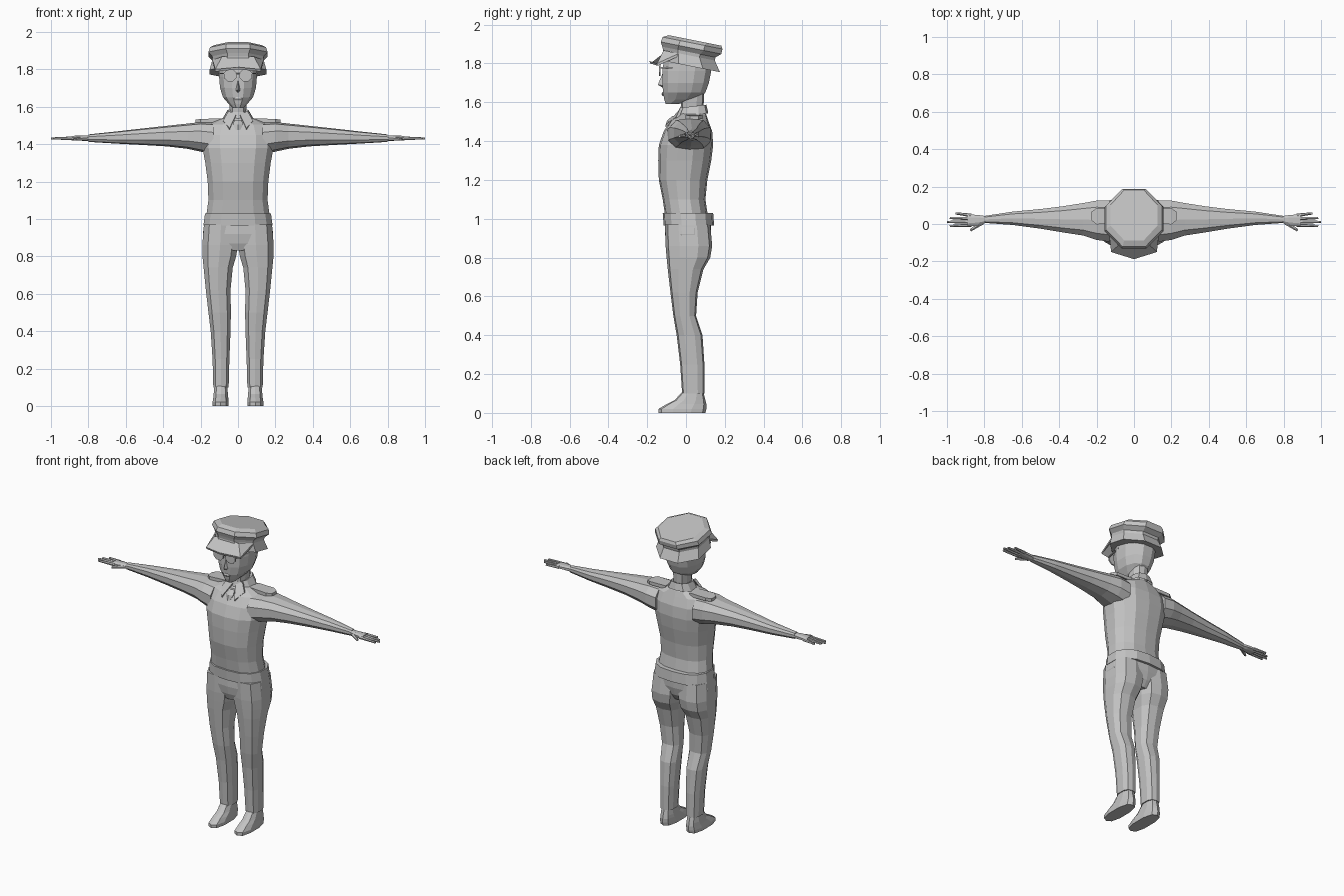
import bpy, bmesh, math
from mathutils import Vector

grey = bpy.data.materials.new("plain grey")
grey.diffuse_color = (0.55, 0.55, 0.55, 1)


def make(name, verts, faces):
    me = bpy.data.meshes.new(name)
    me.from_pydata([tuple(v) for v in verts], [], faces)
    bm = bmesh.new()
    bm.from_mesh(me)
    bmesh.ops.recalc_face_normals(bm, faces=bm.faces)
    bm.to_mesh(me)
    bm.free()
    me.materials.append(grey)
    ob = bpy.data.objects.new(name, me)
    bpy.context.collection.objects.link(ob)
    return ob


def loft(name, rings, axis="z", n=12, p=0.85, tilt=0.0, caps=True, turn=0.5):
    """Rings: (height along axis, low u, high u, low v, high v)."""
    verts, faces = [], []
    for h, u0, u1, v0, v1 in rings:
        for i in range(n):
            a = 2 * math.pi * (i + turn) / n
            c, s = math.cos(a), math.sin(a)
            k = math.cos(math.pi / n) if turn else 1
            c, s = [math.copysign(min(1, abs(t) / k) ** p, t) for t in (c, s)]
            u = (u0 + u1) / 2 + c * (u1 - u0) / 2
            v = (v0 + v1) / 2 + s * (v1 - v0) / 2
            verts.append((u, v, h - tilt * v) if axis == "z" else (h, u, v))
    for r in range(len(rings) - 1):
        for i in range(n):
            j = (i + 1) % n
            faces.append((r * n + i, r * n + j, (r + 1) * n + j, (r + 1) * n + i))
    if caps:
        faces += [tuple(range(n)), tuple(range(len(verts) - n, len(verts)))]
    return make(name, verts, faces)


def beam(name, a, b, r0, r1, n=6):
    """Tapered rod between two points."""
    a, b = Vector(a), Vector(b)
    d = (b - a).normalized()
    side = d.orthogonal().normalized()
    up = d.cross(side)
    verts = [q + (side * math.cos(t) + up * math.sin(t)) * r
             for q, r in ((a, r0), (b, r1))
             for t in [2 * math.pi * i / n for i in range(n)]]
    faces = [(i, (i + 1) % n, n + (i + 1) % n, n + i) for i in range(n)]
    return make(name, verts, faces + [tuple(range(n)), tuple(range(n, 2 * n))])


def mirror(ob):
    """Bake a mirrored copy across the middle."""
    bm = bmesh.new()
    bm.from_mesh(ob.data)
    geo = bmesh.ops.duplicate(bm, geom=bm.verts[:] + bm.edges[:] + bm.faces[:])["geom"]
    for v in [g for g in geo if isinstance(g, bmesh.types.BMVert)]:
        v.co.x *= -1
    bmesh.ops.reverse_faces(bm, faces=[g for g in geo if isinstance(g, bmesh.types.BMFace)])
    bm.to_mesh(ob.data)
    bm.free()


def sym(rows):
    return [(z, -w, w, y0, y1) for z, w, y0, y1 in rows]


# Shirt, belt and seat of the trousers
loft("shirt", sym([(1.00, .172, -.105, .115), (1.10, .158, -.12, .10), (1.20, .162, -.14, .11),
                   (1.30, .175, -.143, .13), (1.38, .19, -.14, .14), (1.45, .19, -.115, .135),
                   (1.505, .165, -.08, .115), (1.535, .09, -.045, .105), (1.55, .05, -.025, .095)]), n=14)
loft("belt", sym([(.965, .185, -.115, .145), (1.03, .176, -.12, .14)]), n=14)
loft("trouser_seat", sym([(.83, .10, -.085, .09), (.87, .17, -.10, .115), (.92, .188, -.108, .128),
                          (.98, .18, -.106, .13)]), n=14)

# Trouser legs
mirror(loft("trouser_leg", [(.10, .05, .132, -.02, .095), (.25, .046, .136, -.03, .095),
                            (.40, .04, .146, -.048, .085), (.50, .038, .158, -.065, .052),
                            (.62, .04, .172, -.08, .06), (.74, .028, .184, -.094, .09),
                            (.80, .010, .19, -.10, .125), (.86, .0, .191, -.105, .135),
                            (.97, .0, .182, -.108, .125)], n=10, p=.8))

# Shoes
mirror(loft("shoe", [(0, .05, .136, -.142, .10), (.02, .05, .136, -.142, .105),
                     (.045, .052, .132, -.10, .105), (.065, .054, .13, -.06, .10),
                     (.115, .058, .125, -.012, .088)], n=10))

# Sleeves
mirror(loft("sleeve", [(.13, -.095, .125, 1.345, 1.515), (.20, -.085, .125, 1.36, 1.518),
                       (.27, -.062, .112, 1.375, 1.51), (.38, -.045, .095, 1.388, 1.498),
                       (.50, -.025, .08, 1.395, 1.485), (.65, -.005, .066, 1.403, 1.468),
                       (.80, .006, .043, 1.412, 1.452)], axis="x", n=10))

# Hands with fingers and thumb
mirror(loft("palm", [(.78, .01, .04, 1.418, 1.446), (.83, -.006, .048, 1.418, 1.447),
                     (.89, -.014, .052, 1.42, 1.444)], axis="x", n=8))
for i, (x, y0, y1) in enumerate([(.955, .046, .057), (.985, .029, .032),
                                 (1.0, .011, .011), (.985, -.007, -.011)]):
    mirror(beam("finger_%d" % (i + 1), (.87, y0, 1.432), (x, y1, 1.43), .010, .006))
mirror(beam("thumb", (.81, .008, 1.43), (.875, -.034, 1.425), .012, .007))

# Shoulder straps
mirror(loft("shoulder_strap", [(.085, .005, .085, 1.515, 1.537), (.20, -.002, .085, 1.515, 1.535),
                               (.228, .02, .065, 1.512, 1.53)], axis="x", n=4, p=.3))

# Neck, collar with points, and tie knot
loft("neck", sym([(1.50, .05, -.03, .095), (1.57, .043, -.025, .09), (1.66, .05, -.03, .095)]), n=10)
loft("collar", sym([(1.53, .082, -.045, .115), (1.575, .056, -.032, .105),
                    (1.57, .044, -.022, .09)]), n=10, tilt=-.12, caps=False)
flap = [(.012, -.04, 1.555), (.05, -.028, 1.578), (.08, -.05, 1.525), (.045, -.105, 1.485)]
mirror(make("collar_point", flap + [(x, y + .012, z - .01) for x, y, z in flap],
            [(0, 1, 2, 3), (4, 5, 6, 7)] + [(i, (i + 1) % 4, 4 + (i + 1) % 4, 4 + i) for i in range(4)]))
loft("tie_knot", sym([(1.475, .012, -.108, -.06), (1.505, .026, -.098, -.04), (1.53, .02, -.07, -.03)]), n=6)

# Head and nose
loft("head", sym([(1.592, .026, -.105, -.035), (1.615, .05, -.112, .06), (1.65, .08, -.118, .10),
                  (1.70, .096, -.122, .118), (1.76, .101, -.122, .13), (1.84, .10, -.11, .13)]), n=12)
make("nose", [(0, -.118, 1.755), (-.017, -.112, 1.685), (.017, -.112, 1.685), (0, -.145, 1.69), (0, -.11, 1.67)],
     [(0, 1, 3), (0, 3, 2), (1, 4, 3), (4, 2, 3), (0, 2, 4, 1)])
loft("lips", sym([(1.632, .018, -.121, -.10), (1.642, .022, -.126, -.10), (1.652, .014, -.122, -.10)]), n=6)

# Glasses: lenses, bridge and arms
lens = []
for y in (-.139, -.131):
    lens += [(.042 + .037 * math.cos(math.pi * (i + .5) / 4), y,
              1.768 + .035 * math.sin(math.pi * (i + .5) / 4)) for i in range(8)]
mirror(make("lens", lens, [tuple(range(8)), tuple(range(8, 16))] +
            [(i, (i + 1) % 8, 8 + (i + 1) % 8, 8 + i) for i in range(8)]))
beam("glasses_bridge", (-.012, -.136, 1.776), (.012, -.136, 1.776), .005, .005)
mirror(beam("glasses_arm", (.078, -.135, 1.778), (.10, -.02, 1.778), .005, .005, 4))

# Cap: flared band, wide crown and sloping peak
loft("cap", sym([(1.79, .152, -.125, .175), (1.845, .136, -.118, .148), (1.862, .138, -.122, .152),
                 (1.885, .158, -.13, .182), (1.912, .15, -.12, .188), (1.928, .125, -.088, .182)]),
     n=8, p=1, tilt=.2)
top = [(-.135, -.04, 1.85), (-.085, -.115, 1.868), (.085, -.115, 1.868), (.135, -.04, 1.85),
       (.122, -.15, 1.80), (.0, -.188, 1.812), (-.122, -.15, 1.80)]
make("cap_peak", top + [(x, y + .004, z - .012) for x, y, z in top],
     [(0, 1, 6), (1, 2, 4, 5, 6), (2, 3, 4), (7, 8, 13), (8, 9, 11, 12, 13), (9, 10, 11)] +
     [(i, (i + 1) % 7, 7 + (i + 1) % 7, 7 + i) for i in range(7)])
